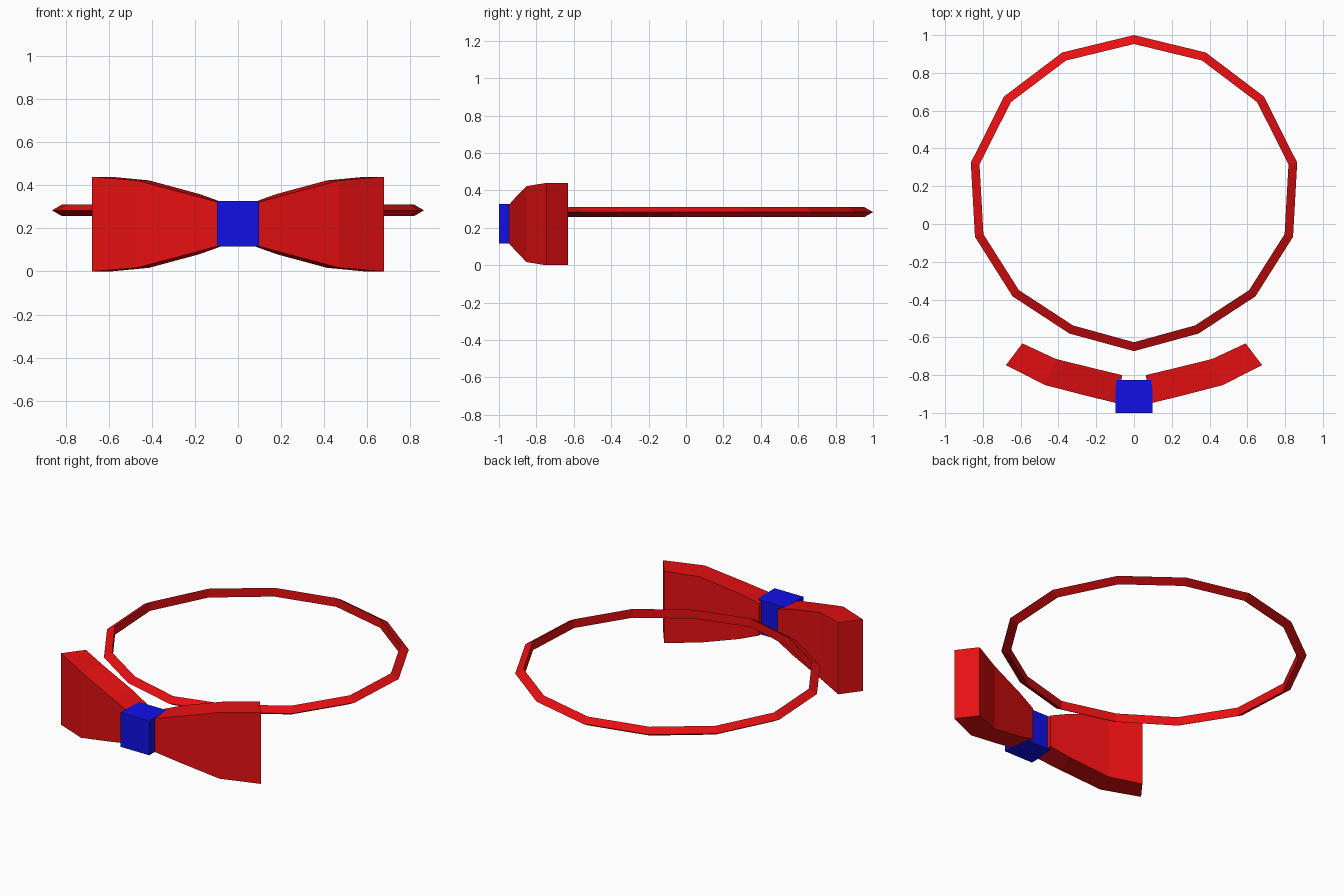
import bpy, bmesh
from mathutils import Vector

cube = bpy.data.objects.get("Cube")
if cube:
    bpy.data.objects.remove(cube, do_unlink=True)


def make_material(name, color):
    mat = bpy.data.materials.new(name)
    mat.use_nodes = True
    mat.diffuse_color = color
    mat.node_tree.nodes["Principled BSDF"].inputs["Base Color"].default_value = color
    return mat


red = make_material("red cloth", (0.8, 0.005, 0.006, 1))
blue = make_material("blue cloth", (0.005, 0.005, 0.8, 1))


def loft(name, sections, mat, closed=False):
    """Skin a row of cross-sections; cap the ends or close the loop."""
    bm = bmesh.new()
    rings = [[bm.verts.new(p) for p in sec] for sec in sections]
    n = len(rings[0])
    pairs = list(zip(rings, rings[1:]))
    if closed:
        pairs.append((rings[-1], rings[0]))
    else:
        bm.faces.new(rings[0])
        bm.faces.new(rings[-1])
    for a, b in pairs:
        for i in range(n):
            j = (i + 1) % n
            bm.faces.new((a[i], a[j], b[j], b[i]))
    bmesh.ops.recalc_face_normals(bm, faces=bm.faces)
    mesh = bpy.data.meshes.new(name)
    bm.to_mesh(mesh)
    bm.free()
    mesh.materials.append(mat)
    obj = bpy.data.objects.new(name, mesh)
    bpy.context.collection.objects.link(obj)
    return obj


# Neck band: slightly egg-shaped loop with a triangular section, point outward
half = [(0, 1.0), (0.38, 0.908), (0.688, 0.675), (0.864, 0.325),
        (0.842, -0.068), (0.643, -0.383), (0.342, -0.58), (0, -0.673)]
outline = [Vector(p) for p in half + [(-x, y) for x, y in half[-2:0:-1]]]
band = []
for i, p in enumerate(outline):
    before = (p - outline[i - 1]).normalized()
    after = (outline[(i + 1) % len(outline)] - p).normalized()
    tangent = (before + after).normalized()
    inward = Vector((tangent.y, -tangent.x))
    q = p + inward * 0.047
    band.append([(p.x, p.y, 0.284), (q.x, q.y, 0.311), (q.x, q.y, 0.257)])
loft("neck_band", band, red, closed=True)

# Bow wings: front x, front y, back x, back y, half height
stations = [(0.08, -0.951, 0.063, -0.80, 0.098), (0.233, -0.914, 0.18, -0.772, 0.14),
            (0.47, -0.853, 0.413, -0.715, 0.203), (0.678, -0.747, 0.591, -0.632, 0.22)]
MID = 0.22
for side, name in ((1, "left_wing"), (-1, "right_wing")):
    loft(name, [[(side * fx, fy, MID - h), (side * fx, fy, MID + h),
                 (side * bx, by, MID + h), (side * bx, by, MID - h)]
                for fx, fy, bx, by, h in stations], red)

# Centre knot
bpy.ops.mesh.primitive_cube_add(size=1, location=(0, -0.913, 0.222))
knot = bpy.context.object
knot.name = "centre_knot"
knot.scale = (0.195, 0.174, 0.21)
bpy.ops.object.transform_apply(location=False, rotation=False, scale=True)
knot.data.materials.append(blue)
